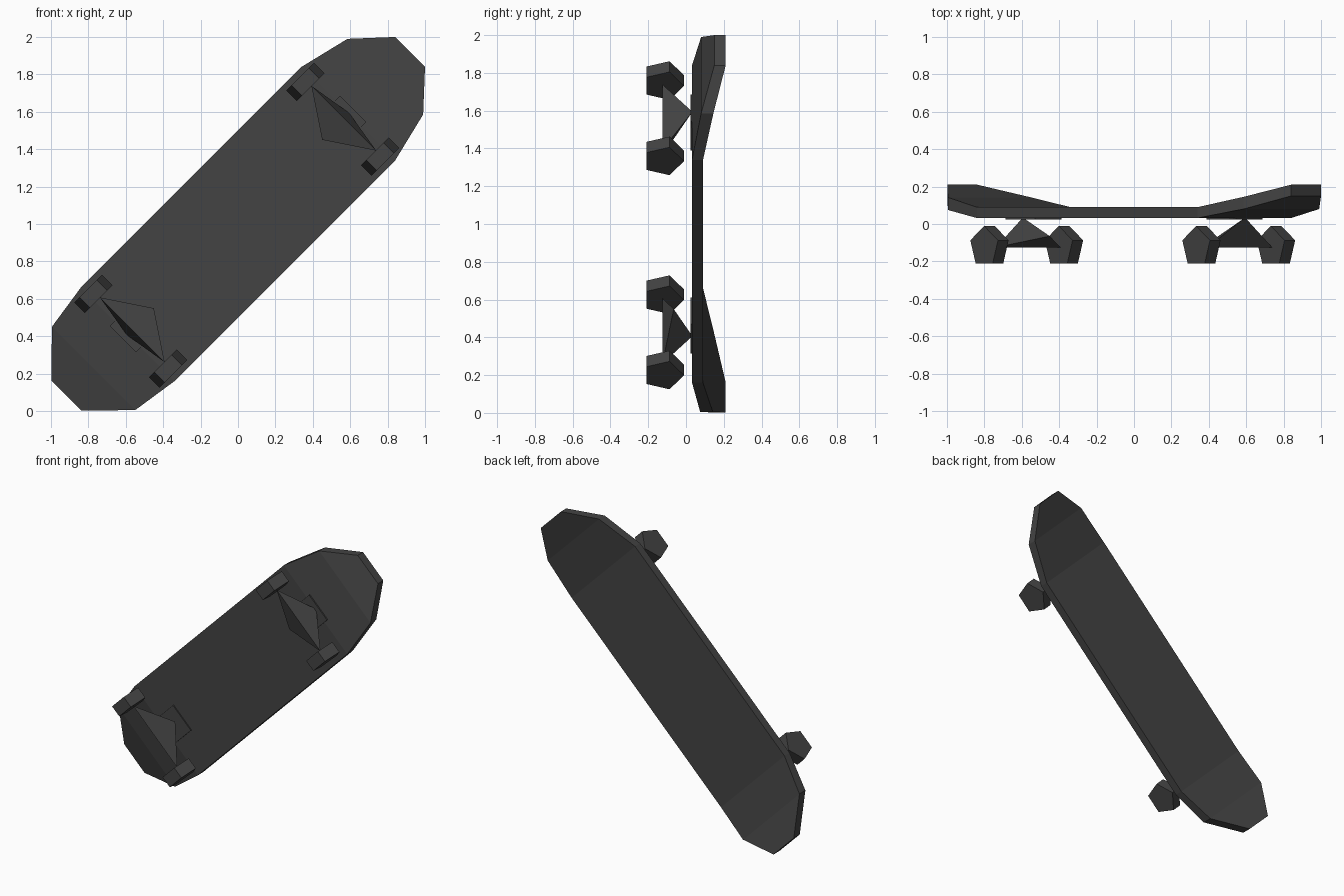
import bpy, bmesh, math
from mathutils import Matrix

cube = bpy.data.objects.get("Cube")
if cube:
    bpy.data.objects.remove(cube, do_unlink=True)

# Board frame: local x = along the board, y = thickness, z = across
FRAME = Matrix.Translation((0, 0, 1)) @ Matrix.Rotation(-math.pi / 4, 4, "Y")


def material(name, value):
    mat = bpy.data.materials.new(name)
    mat.use_nodes = True
    colour = (value, value, value, 1)
    mat.diffuse_color = colour
    bsdf = mat.node_tree.nodes["Principled BSDF"]
    bsdf.inputs["Base Color"].default_value = colour
    bsdf.inputs["Roughness"].default_value = 0.8
    return mat


CHARCOAL = material("charcoal", 0.056)


def finish(name, bm):
    bmesh.ops.recalc_face_normals(bm, faces=bm.faces[:])
    bm.transform(FRAME)
    mesh = bpy.data.meshes.new(name)
    bm.to_mesh(mesh)
    bm.free()
    mesh.materials.append(CHARCOAL)
    obj = bpy.data.objects.new(name, mesh)
    bpy.context.collection.objects.link(obj)
    return obj


def hull(name, points):
    """Convex solid around a few points."""
    bm = bmesh.new()
    for p in points:
        bm.verts.new(p)
    bmesh.ops.convex_hull(bm, input=bm.verts[:])
    bmesh.ops.dissolve_limit(bm, angle_limit=0.01, verts=bm.verts[:], edges=bm.edges[:])
    return finish(name, bm)


def deck():
    # Stations: along, half width, underside, upper side
    stations = [(-1.298, 0.113, 0.143, 0.21), (-1.092, 0.315, 0.075, 0.142),
                (-0.834, 0.354, 0.032, 0.09), (0.834, 0.354, 0.032, 0.09),
                (1.114, 0.286, 0.08, 0.145), (1.301, 0.113, 0.15, 0.21)]
    bm = bmesh.new()
    rings = [[bm.verts.new((u, y, z)) for y, z in
              ((low, -half), (low, half), (high, half), (high, -half))]
             for u, half, low, high in stations]
    for a, b in zip(rings, rings[1:]):
        for i in range(4):
            j = (i + 1) % 4
            bm.faces.new((a[i], a[j], b[j], b[i]))
    bm.faces.new(rings[0])
    bm.faces.new(rings[-1])
    finish("deck", bm)


def wheel(name, u, z):
    # Five-sided wheel with a flat side facing away from the deck
    radius, half = 0.11, 0.04
    hull(name, [(u + radius * math.sin(k * math.tau / 5),
                 -0.121 + radius * math.cos(k * math.tau / 5), z + side * half)
                for k in range(5) for side in (-1, 1)])


def truck(label, s, axle):
    # Thin mounting plate under the deck
    hull(label + "_base_plate", [(s * u, y, z) for u in (0.65, 0.87)
                                 for y in (0.024, 0.033) for z in (-0.1, 0.1)])
    # Wedge-shaped hanger from deck to axle
    hull(label + "_hanger", [(s * 0.8, -0.125, -0.245), (s * 0.8, -0.125, 0.245),
                             (s * 0.637, -0.065, 0), (s * 0.84, 0.034, 0)])
    for side, z in (("left", -0.282), ("right", 0.282)):
        wheel(f"{label}_{side}_wheel", s * axle, z)


deck()
truck("upper_truck", 1, 0.792)
truck("lower_truck", -1, 0.811)
